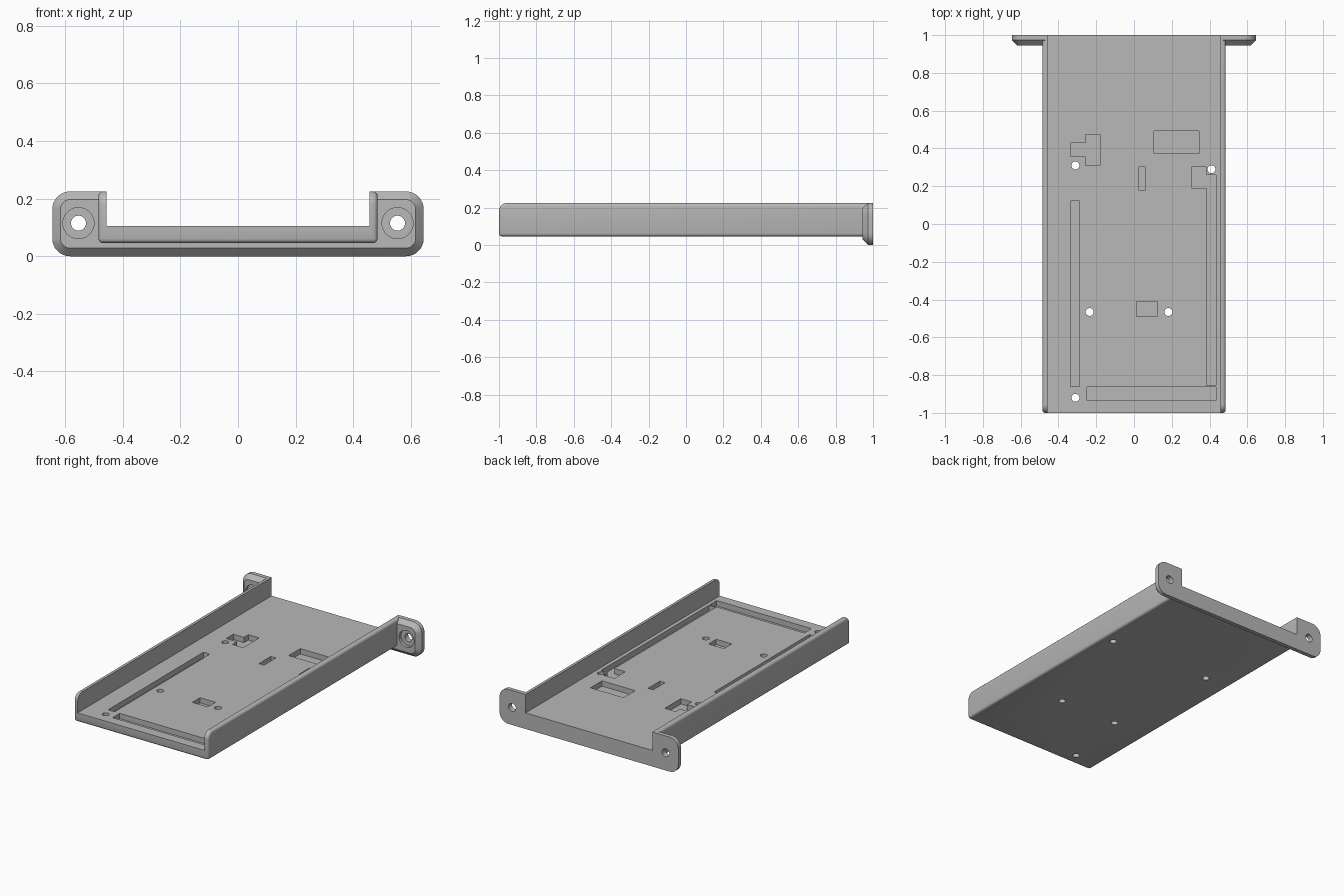
import bpy, bmesh, math
from mathutils import Matrix, Vector

if "Cube" in bpy.data.objects:
    bpy.data.objects.remove(bpy.data.objects["Cube"], do_unlink=True)

grey = bpy.data.materials.new("plain grey")
grey.use_nodes = True
colour = (0.48, 0.48, 0.48, 1)
grey.diffuse_color = colour
grey.node_tree.nodes["Principled BSDF"].inputs["Base Color"].default_value = colour


def to_object(name, bm):
    bmesh.ops.recalc_face_normals(bm, faces=bm.faces)
    mesh = bpy.data.meshes.new(name)
    bm.to_mesh(mesh)
    bm.free()
    mesh.materials.append(grey)
    obj = bpy.data.objects.new(name, mesh)
    bpy.context.collection.objects.link(obj)
    return obj


def box_mesh(lo, hi):
    lo, hi = Vector(lo), Vector(hi)
    bm = bmesh.new()
    size = Matrix.Diagonal((*(hi - lo), 1))
    bmesh.ops.create_cube(bm, size=1, matrix=Matrix.Translation((lo + hi) / 2) @ size)
    return bm


def cylinder(name, radius, length, centre, along_y=False):
    bm = bmesh.new()
    turn = Matrix.Rotation(math.pi / 2, 4, "X") if along_y else Matrix()
    bmesh.ops.create_cone(bm, cap_ends=True, segments=32, radius1=radius, radius2=radius,
                          depth=length, matrix=Matrix.Translation(centre) @ turn)
    return to_object(name, bm)


def bevel(bm, edges, width, segments):
    bmesh.ops.bevel(bm, geom=edges, offset=width, segments=segments, profile=0.5,
                    affect="EDGES", clamp_overlap=True)


def on_plane(edge, axis, value):
    return all(abs(v.co[axis] - value) < 1e-4 for v in edge.verts)


def combine(target, other, operation):
    other.hide_render = True
    mod = target.modifiers.new("combine", "BOOLEAN")
    mod.operation, mod.object, mod.solver = operation, other, "EXACT"
    bpy.context.view_layer.objects.active = target
    bpy.ops.object.modifier_apply(modifier=mod.name)
    bpy.data.objects.remove(other, do_unlink=True)


FLOOR, TOP, BACK = 0.105, 0.225, 1.0
WALL_IN, WALL_OUT, TRAY_BACK = 0.457, 0.485, 0.99

# Tray body: rounded front top corner, softened outer edges
bm = box_mesh((-WALL_OUT, -1, 0.046), (WALL_OUT, TRAY_BACK, TOP))
bevel(bm, [e for e in bm.edges if on_plane(e, 1, -1) and on_plane(e, 2, TOP)], 0.045, 8)
outer = [e for e in bm.edges
         if (on_plane(e, 0, WALL_OUT) or on_plane(e, 0, -WALL_OUT)
             or (on_plane(e, 1, -1) and on_plane(e, 2, 0.046)))
         and not on_plane(e, 1, TRAY_BACK)]
bevel(bm, outer, 0.015, 3)
tray = to_object("mounting_tray", bm)

# Mounting flange: rounded corners, chamfered front rim
FRONT = 0.945
bm = box_mesh((-0.645, FRONT, 0), (0.645, BACK, TOP))
bevel(bm, [e for e in bm.edges if abs(e.verts[0].co.y - e.verts[1].co.y) > 0.01], 0.062, 8)
bevel(bm, [e for e in bm.edges if on_plane(e, 1, FRONT)], 0.028, 1)
combine(tray, to_object("flange", bm), "UNION")

# Open channel between the side walls
combine(tray, to_object("channel", box_mesh((-WALL_IN, -1.2, FLOOR), (WALL_IN, 1.2, 0.5))),
        "DIFFERENCE")

# Counterbored screw holes in the flange ears
for side in (-1, 1):
    combine(tray, cylinder("counterbore", 0.054, 0.04, (side * 0.554, FRONT, 0.115), True),
            "DIFFERENCE")
    combine(tray, cylinder("ear_hole", 0.026, 0.3, (side * 0.554, BACK, 0.115), True),
            "DIFFERENCE")

# Component pockets sunk into the floor: x range, y range
pockets = [
    (-0.258, -0.18, 0.31, 0.475), (-0.335, -0.25, 0.357, 0.43),
    (0.105, 0.345, 0.373, 0.492), (0.025, 0.062, 0.18, 0.303),
    (0.305, 0.385, 0.19, 0.303), (0.384, 0.433, -0.855, 0.26),
    (-0.335, -0.288, -0.86, 0.122), (-0.25, 0.433, -0.935, -0.862),
    (0.013, 0.125, -0.49, -0.41),
]
for x0, x1, y0, y1 in pockets:
    combine(tray, to_object("pocket", box_mesh((x0, y0, FLOOR - 0.035), (x1, y1, 0.2))),
            "DIFFERENCE")

# Screw holes through the floor
for x, y in [(-0.31, 0.31), (0.41, 0.29), (-0.235, -0.466), (0.182, -0.466), (-0.31, -0.92)]:
    combine(tray, cylinder("floor_hole", 0.021, 0.4, (x, y, 0.1)), "DIFFERENCE")

# Smooth the fillets and holes, keep hard edges crisp
bpy.ops.object.select_all(action="DESELECT")
tray.select_set(True)
bpy.context.view_layer.objects.active = tray
bpy.ops.object.shade_smooth_by_angle(angle=math.radians(32))
